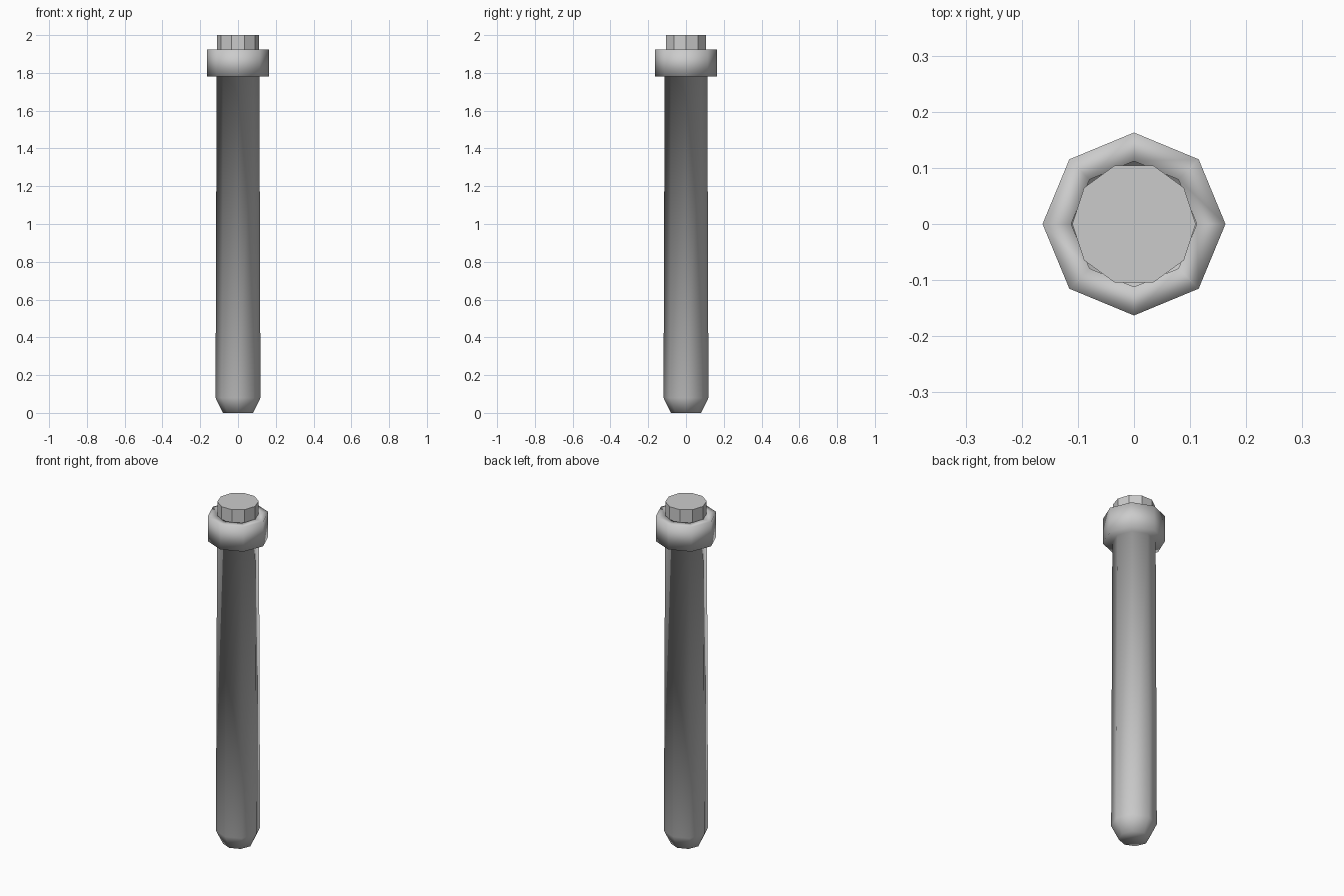
import bpy
import math

cube = bpy.data.objects.get("Cube")
if cube:
    bpy.data.objects.remove(cube, do_unlink=True)

# Single plain grey
grey = bpy.data.materials.new("plain_grey")
colour = (0.6, 0.6, 0.6, 1)
grey.use_nodes = True
grey.diffuse_color = colour
grey.node_tree.nodes["Principled BSDF"].inputs["Base Color"].default_value = colour


def turned(name, profile, sides, smooth):
    """Revolve (radius, z) points around z, capping both ends."""
    verts, faces = [], []
    for radius, z in profile:
        for i in range(sides):
            a = math.tau * i / sides
            verts.append((radius * math.cos(a), radius * math.sin(a), z))
    for r in range(len(profile) - 1):
        for i in range(sides):
            j = (i + 1) % sides
            low, high = r * sides, (r + 1) * sides
            faces.append((low + i, low + j, high + j, high + i))
    faces.append(tuple(reversed(range(sides))))
    last = (len(profile) - 1) * sides
    faces.append(tuple(range(last, last + sides)))
    mesh = bpy.data.meshes.new(name)
    mesh.from_pydata(verts, [], faces)
    mesh.materials.append(grey)
    mesh.polygons.foreach_set("use_smooth", [smooth] * len(faces))
    mesh.update()
    obj = bpy.data.objects.new(name, mesh)
    bpy.context.collection.objects.link(obj)
    return obj


# Octagonal shaft with chamfered tip, flared collar and a socket in the top
turned("shaft_and_collar",
       [(0.08, 0), (0.119, 0.08), (0.113, 1.78), (0.163, 1.78),
        (0.163, 1.925), (0.112, 1.925), (0.112, 1.78)],
       8, True)

# Ten-sided faceted plug seated in the socket
turned("top_plug", [(0.11, 1.79), (0.11, 2)], 10, False)
